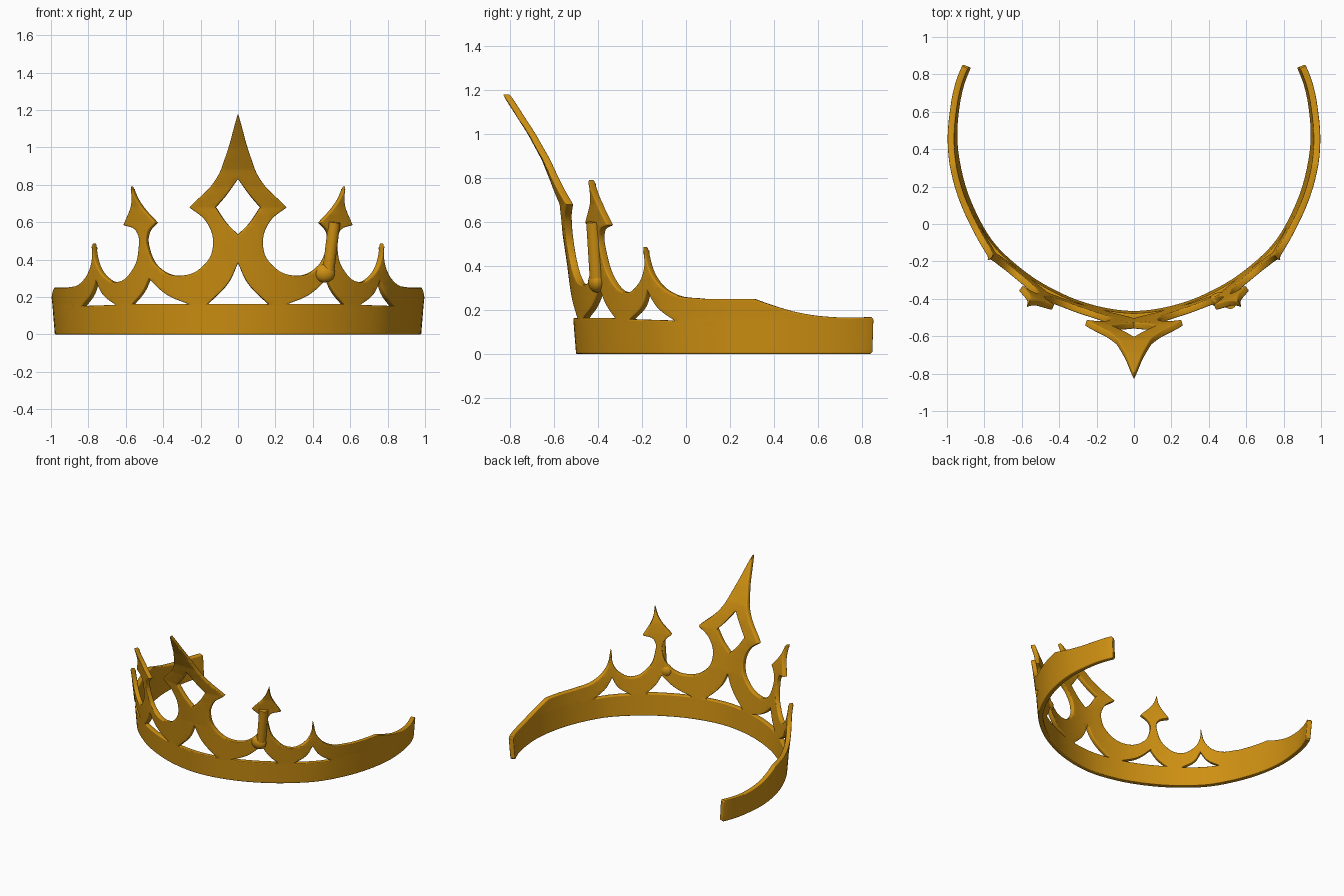
import bpy, bmesh
from mathutils import Vector
from mathutils.geometry import interpolate_bezier

if "Cube" in bpy.data.objects:
    bpy.data.objects.remove(bpy.data.objects["Cube"])

gold = bpy.data.materials.new("gold")
gold.use_nodes = True
gold.diffuse_color = (0.62, 0.28, 0.006, 1)
gold.node_tree.nodes["Principled BSDF"].inputs["Base Color"].default_value = gold.diffuse_color

# Plan of the headband, from the brow to the open end behind the ear
half = [(0, -.482), (.25, -.442), (.475, -.345), (.65, -.222), (.785, -.08),
        (.893, .13), (.946, .32), (.962, .48), (.948, .64), (.924, .75), (.888, .842)]
ctrl = [Vector((-x, y)) for x, y in half[:0:-1]] + [Vector(p) for p in half]
path = []
for i in range(len(ctrl) - 1):
    a, b = ctrl[i], ctrl[i + 1]
    before, after = ctrl[max(i - 1, 0)], ctrl[min(i + 2, len(ctrl) - 1)]
    path += interpolate_bezier(a, a + (b - before) / 6, b - (after - a) / 6, b, 13)[:-1]
path = [Vector((p[0], p[1])) for p in path] + [ctrl[-1]]
length = [0]
for a, b in zip(path, path[1:]):
    length.append(length[-1] + (b - a).length)
middle = length[-1] / 2
END = middle


def plan(s):
    """Point and outward normal at distance s from the brow."""
    s += middle
    i = 0
    while i < len(path) - 2 and length[i + 1] < s:
        i += 1
    f = (s - length[i]) / (length[i + 1] - length[i])

    def tangent(k):
        return (path[min(k + 1, len(path) - 1)] - path[max(k - 1, 0)]).normalized()
    t = tangent(i).lerp(tangent(i + 1), f).normalized()
    return path[i].lerp(path[i + 1], f), Vector((t.y, -t.x))


# Outward lean of the metal by height
lean = [(-1, 0), (0, 0), (.16, .013), (.4, .04), (.6, .07), (.68, .085),
        (.79, .12), (.88, .155), (1, .22), (1.18, .335), (2, 1)]


def flare(z):
    for (z0, d0), (z1, d1) in zip(lean, lean[1:]):
        if z <= z1:
            return d0 + (d1 - d0) * (z - z0) / (z1 - z0)


def unroll(x, z):
    """Distance along the band whose leaning surface lies at width x."""
    lo, hi = 0, 1.4
    for _ in range(30):
        s = (lo + hi) / 2
        p, n = plan(s)
        if p.x + n.x * flare(z) < x:
            lo = s
        else:
            hi = s
    return lo


def flat(points):
    """Trailing 1 marks a sharp corner."""
    return [(unroll(p[0], p[1]) if p[0] else 0, p[1], len(p) > 2) for p in points]


def mirrored(points):
    return points + [(-s, z, c) for s, z, c in reversed(points) if s > 1e-4]


def flipped(points):
    return [(-s, z, c) for s, z, c in points]


# Upper outline: centre spire, arrow spike, small spike, then the plain side band
outline = flat([(0, 1.18, 1), (.064, .957), (.123, .82), (.257, .68, 1), (.166, .6),
                (.132, .475), (.176, .375), (.294, .315), (.417, .353), (.474, .45),
                (.478, .54), (.433, .597, 1), (.522, .70), (.567, .79, 1), (.564, .7),
                (.605, .585, 1), (.54, .555), (.526, .45), (.56, .342), (.64, .28),
                (.71, .315), (.75, .385), (.768, .485, 1), (.782, .353), (.83, .275),
                (.9, .25, 1)])
outline += [(1.34, .25, 1), (1.44, .215, 0), (1.55, .185, 0), (1.7, .167, 0),
            (END - .01, .167, 1), (END, .157, 1), (END, .01, 1), (END - .01, 0, 1)]

# Openings of the lattice
diamond = flat([(0, .83, 1), (.066, .74), (.118, .68, 1), (.06, .595), (0, .535, 1)])
arch = flat([(0, .38, 1), (.053, .273), (.16, .163, 1)])
wide_gap = flat([(.265, .163, 1), (.38, .215), (.47, .297, 1), (.505, .225), (.556, .163, 1)])
small_gap = flat([(.647, .158, 1), (.715, .215), (.75, .287, 1), (.775, .215), (.82, .152, 1)])
loops = [mirrored(outline), mirrored(diamond), mirrored(arch),
         wide_gap, flipped(wide_gap), small_gap, flipped(small_gap)]

# Flat cut-out with rounded edges
curve = bpy.data.curves.new("cutout", "CURVE")
curve.dimensions = "2D"
curve.fill_mode = "BOTH"
curve.extrude = .0115
curve.bevel_depth = .006
curve.bevel_resolution = 2
curve.offset = -.006
curve.resolution_u = 7
for loop in loops:
    spline = curve.splines.new("BEZIER")
    spline.bezier_points.add(len(loop) - 1)
    spline.use_cyclic_u = True
    for point, (s, z, corner) in zip(spline.bezier_points, loop):
        point.co = (s, z, 0)
        point.handle_left_type = point.handle_right_type = "VECTOR" if corner else "AUTO"
cutout = bpy.data.objects.new("cutout", curve)
bpy.context.collection.objects.link(cutout)
bpy.context.view_layer.update()
mesh = bpy.data.meshes.new_from_object(cutout.evaluated_get(bpy.context.evaluated_depsgraph_get()))
bpy.data.objects.remove(cutout)

# Slice the cut-out finely, then wrap it round the plan with its lean
bm = bmesh.new()
bm.from_mesh(mesh)
bmesh.ops.remove_doubles(bm, verts=bm.verts, dist=1e-5)


def slices(axis, start, stop, count):
    for i in range(1, count):
        co, no = Vector(), Vector()
        co[axis], no[axis] = start + (stop - start) * i / count, 1
        bmesh.ops.bisect_plane(bm, geom=bm.verts[:] + bm.edges[:] + bm.faces[:],
                               dist=1e-5, plane_co=co, plane_no=no)


slices(0, -END, END, 80)
slices(1, 0, 1.18, 24)
for v in bm.verts:
    s, z, depth = v.co
    p, n = plan(s)
    p = p + n * (flare(z) + depth)
    v.co = (p.x, p.y, z)
bmesh.ops.recalc_face_normals(bm, faces=bm.faces)
bm.to_mesh(mesh)
bm.free()
mesh.materials.clear()
mesh.materials.append(gold)
tiara = bpy.data.objects.new("tiara_band_and_spikes", mesh)
bpy.context.collection.objects.link(tiara)


def finish(obj, name):
    obj.name = name
    obj.data.materials.append(gold)
    return obj


# Thickened joint and stem under the left arrow spike
bpy.ops.mesh.primitive_uv_sphere_add(segments=24, ring_count=12, radius=.05, location=(.462, -.405, .328))
joint = finish(bpy.context.object, "left_spike_joint")
joint.scale = (1.15, .8, 1)
foot, head = Vector((.482, -.405, .33)), Vector((.515, -.422, .6))
bpy.ops.mesh.primitive_cylinder_add(vertices=20, radius=.032, depth=(head - foot).length,
                                    location=(foot + head) / 2)
stem = finish(bpy.context.object, "left_spike_stem")
stem.rotation_euler = (head - foot).to_track_quat("Z", "Y").to_euler()

bpy.ops.object.select_all(action="DESELECT")
for obj in (tiara, joint, stem):
    obj.select_set(True)
bpy.context.view_layer.objects.active = tiara
bpy.ops.object.shade_smooth_by_angle(angle=.7)
